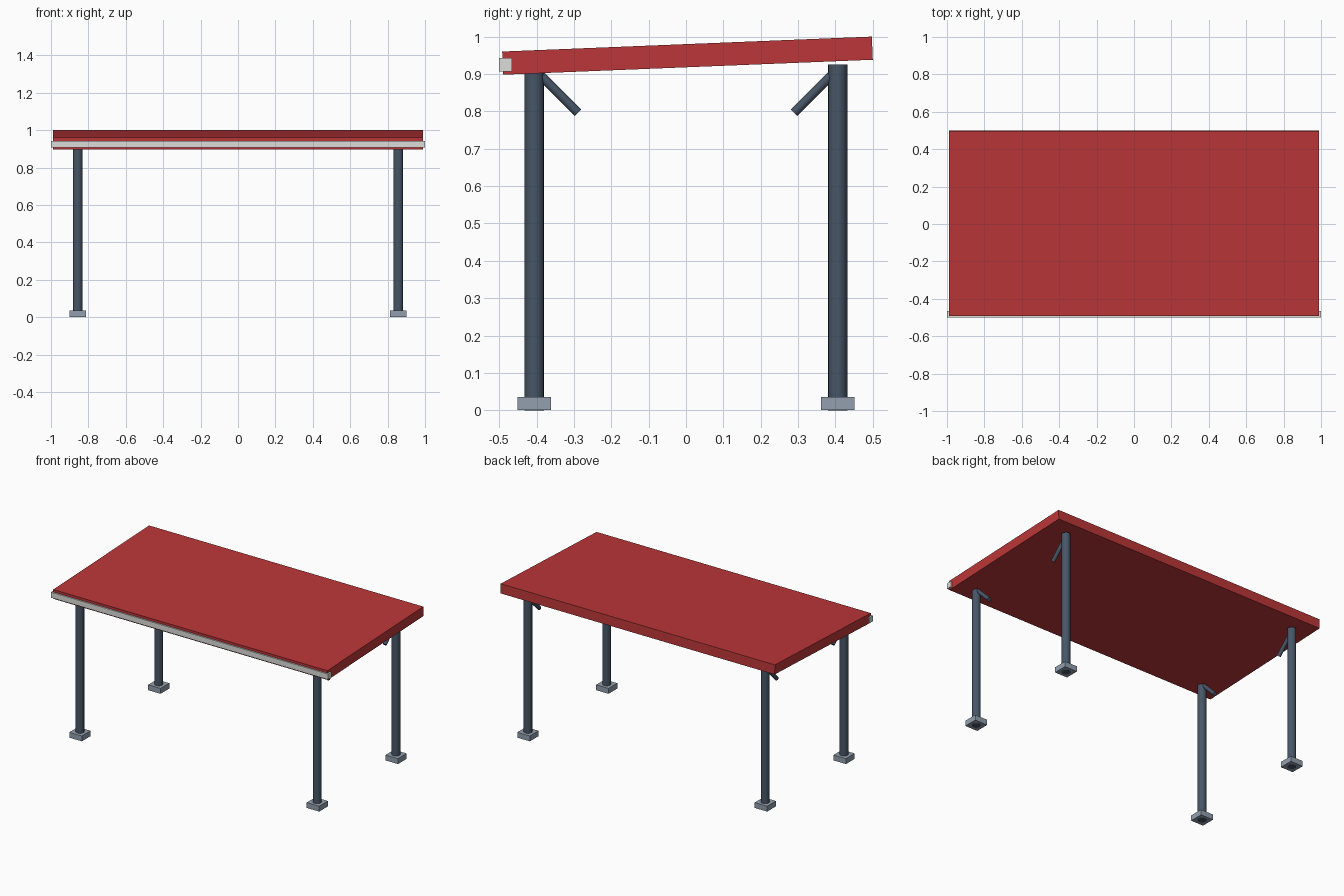
import bpy
import math
from mathutils import Vector

cube = bpy.data.objects.get("Cube")
if cube:
    bpy.data.objects.remove(cube, do_unlink=True)


def material(name, rgb):
    mat = bpy.data.materials.new(name)
    mat.use_nodes = True
    colour = (*rgb, 1)
    mat.diffuse_color = colour
    mat.node_tree.nodes["Principled BSDF"].inputs["Base Color"].default_value = colour
    return mat


RED = material("red roof", (0.50, 0.037, 0.04))
STEEL = material("dark steel", (0.063, 0.092, 0.135))
CONCRETE = material("grey footing", (0.29, 0.35, 0.43))
WHITE = material("pale trim", (0.72, 0.72, 0.70))


def box(name, centre, size, mat, tilt=0):
    bpy.ops.mesh.primitive_cube_add(size=1, location=centre, rotation=(tilt, 0, 0))
    obj = bpy.context.object
    obj.name = name
    obj.scale = size
    obj.data.materials.append(mat)
    return obj


def tube(name, start, end, radius, mat):
    start, end = Vector(start), Vector(end)
    axis = end - start
    bpy.ops.mesh.primitive_cylinder_add(vertices=16, radius=radius, depth=axis.length,
                                        location=(start + end) / 2)
    obj = bpy.context.object
    obj.name = name
    obj.rotation_euler = axis.to_track_quat("Z", "Y").to_euler()
    obj.data.materials.append(mat)
    bpy.ops.object.shade_smooth_by_angle(angle=math.radians(40))
    return obj


# Sloping roof slab and front gutter trim
box("roof", (0, 0.004, 0.949), (1.98, 0.99, 0.062), RED, math.atan2(0.04, 0.99))
box("front_trim", (0, -0.483, 0.925), (2, 0.034, 0.036), WHITE)

# Four posts, each with a footing and an inward brace
for end, y_sign in (("front", -1), ("back", 1)):
    for side, x_sign in (("left", 1), ("right", -1)):
        label = f"{end}_{side}"
        x, y = 0.857 * x_sign, 0.406 * y_sign
        tube(f"{label}_post", (x, y, 0), (x, y, 0.925), 0.026, STEEL)
        box(f"{label}_footing", (x, y, 0.0185), (0.09, 0.09, 0.035), CONCRETE)
        tube(f"{label}_brace", (x, y, 0.913), (x, y - 0.117 * y_sign, 0.796), 0.0125, STEEL)
